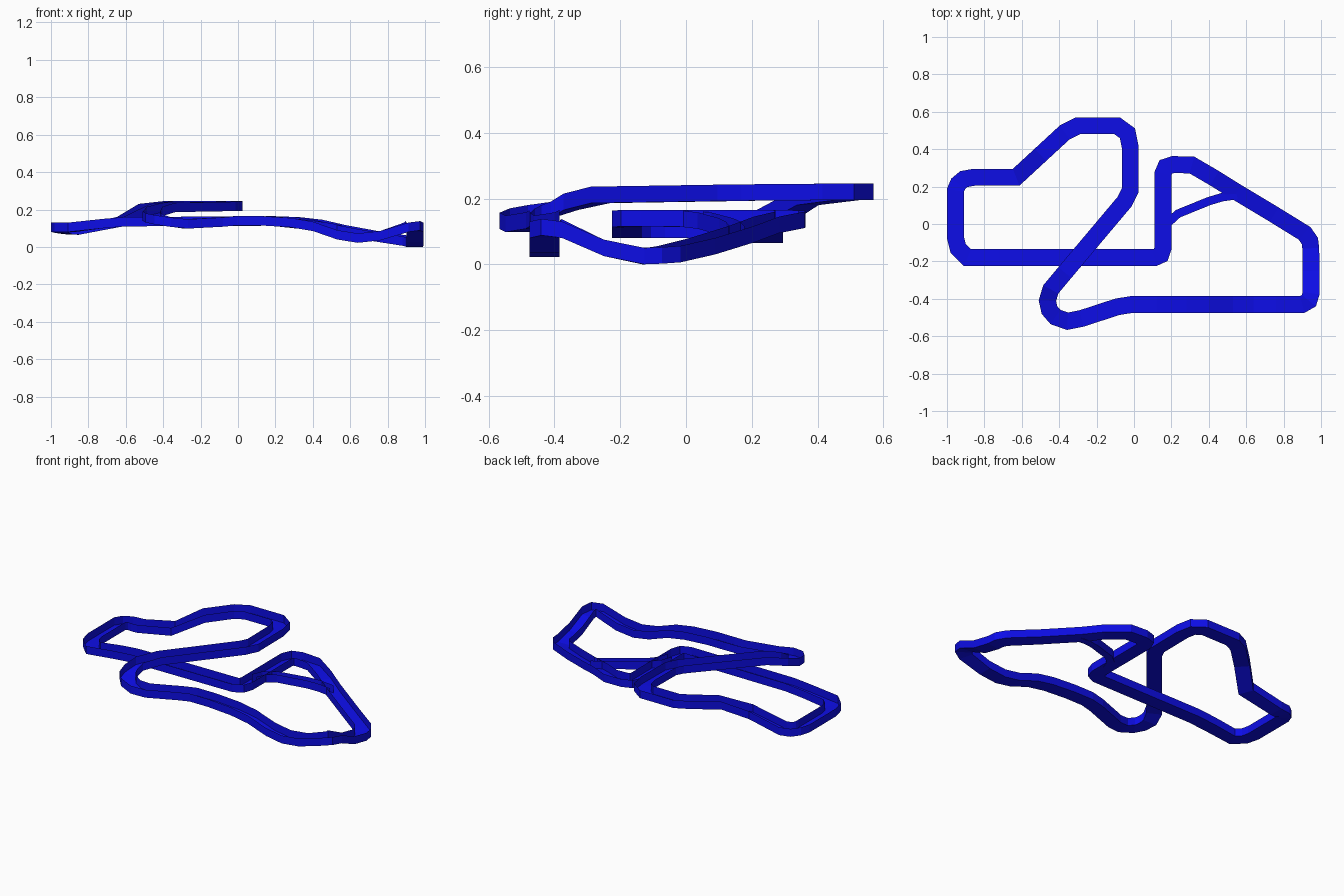
import bpy, bmesh
from mathutils import Vector

blue = bpy.data.materials.new("track_blue")
blue.diffuse_color = (0.004, 0.004, 0.8, 1)


def channel(name, pts, width, depth, closed):
    """Sweep an open-topped channel along (x, y, rim z) points, mitred corners."""
    bm = bmesh.new()
    n = len(pts)
    P = [Vector(p) for p in pts]
    rings = []
    for i, p in enumerate(P):
        dirs = []
        if closed or i > 0:
            dirs.append((p - P[i - 1]).to_2d().normalized())
        if closed or i < n - 1:
            dirs.append((P[(i + 1) % n] - p).to_2d().normalized())
        t = sum(dirs, Vector((0, 0))).normalized()
        side = Vector((-t.y, t.x, 0)) * (width / 2 / max(0.5, t.dot(dirs[0])))
        down = Vector((0, 0, -depth))
        # left rim, left floor, right floor, right rim
        rings.append([bm.verts.new(v) for v in
                      (p + side, p + side + down, p - side + down, p - side)])
    for i in range(n if closed else n - 1):
        r, s = rings[i], rings[(i + 1) % n]
        for k in range(3):
            bm.faces.new((r[k], r[k + 1], s[k + 1], s[k]))
    bm.normal_update()
    me = bpy.data.meshes.new(name)
    bm.to_mesh(me)
    bm.free()
    me.materials.append(blue)
    ob = bpy.data.objects.new(name, me)
    bpy.context.collection.objects.link(ob)
    return ob


# Main circuit: centre line with the height of the wall rims
circuit = [
    # bottom straight with a dip
    (-.01, -.43, .165), (.12, -.43, .165), (.28, -.43, .155), (.4, -.43, .135),
    (.53, -.43, .09), (.64, -.43, .072), (.76, -.43, .085), (.9, -.43, .13),
    # right corner and long diagonal
    (.935, -.41, .138), (.947, -.37, .13), (.947, -.25, .075), (.945, -.13, .05),
    (.94, -.09, .052), (.912, -.05, .056), (.75, .05, .08), (.55, .17, .117),
    (.43, .245, .145), (.31, .315, .16), (.21, .318, .163), (.17, .305, .164),
    (.155, .27, .165),
    # inner straights, passing under the bridge
    (.155, -.13, .165), (.143, -.165, .165), (.11, -.18, .163), (-.6, -.18, .16),
    (-.72, -.18, .15), (-.89, -.18, .13), (-.94, -.13, .13), (-.955, -.07, .13),
    # left end and climb to the upper loop
    (-.955, .18, .13), (-.94, .215, .125), (-.91, .24, .118), (-.855, .25, .115),
    (-.63, .25, .16), (-.5, .37, .23), (-.37, .49, .245), (-.3, .525, .245),
    (-.09, .525, .245), (-.035, .485, .245), (-.02, .41, .245), (-.02, .18, .243),
    (-.05, .12, .242),
    # bridge and descending hairpin
    (-.37, -.26, .236), (-.445, -.35, .215), (-.463, -.41, .19),
    (-.452, -.46, .18), (-.42, -.497, .17), (-.355, -.52, .157),
    (-.28, -.505, .148), (-.09, -.443, .158),
]
channel("main_circuit", circuit, .09, .05, True)

# Narrow shortcut lane joining the inner straight and the diagonal
channel("shortcut_lane", [(.155, -.06, .164), (.18, .005, .163), (.235, .055, .158),
                          (.4, .122, .14), (.47, .143, .13), (.55, .155, .116)],
        .045, .05, False)
